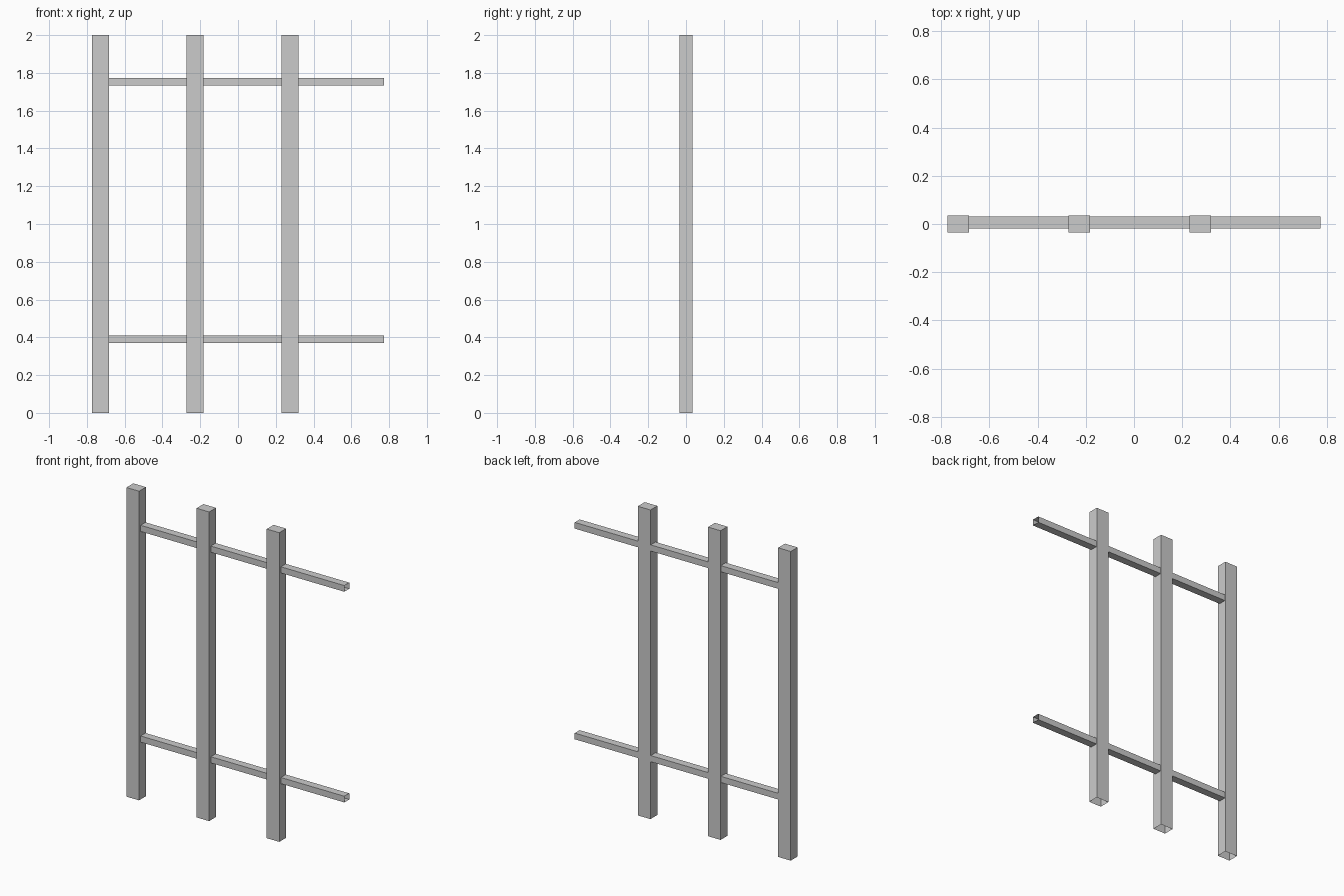
import bpy, bmesh

if "Cube" in bpy.data.objects:
    bpy.data.objects.remove(bpy.data.objects["Cube"])

BAY = 0.502          # spacing between posts
POST_W, POST_D, HEIGHT = 0.09, 0.07, 2.0
LEFT = -0.774


def open_box(name, lo, hi, is_open):
    """Thin-walled box; faces whose normal passes is_open are removed."""
    bm = bmesh.new()
    bmesh.ops.create_cube(bm, size=1)
    bm.normal_update()
    bmesh.ops.delete(bm, geom=[f for f in bm.faces if is_open(f.normal)], context='FACES_ONLY')
    for v in bm.verts:
        for i in range(3):
            v.co[i] = lo[i] + (v.co[i] + 0.5) * (hi[i] - lo[i])
    mesh = bpy.data.meshes.new(name)
    bm.to_mesh(mesh)
    bm.free()
    obj = bpy.data.objects.new(name, mesh)
    bpy.context.collection.objects.link(obj)
    return obj


for i in range(3):
    x = LEFT + i * BAY
    centre = x + POST_W / 2
    # Upright post: capped on top, open underneath
    open_box(f"post_{i + 1}", (x, -POST_D / 2, 0), (x + POST_W, POST_D / 2, HEIGHT),
             lambda n: n.z < -0.5)
    # Hollow rails from this post to the middle of the next, open at both ends
    for level, z in (("lower", 0.37), ("upper", 1.733)):
        open_box(f"{level}_rail_{i + 1}", (x + POST_W, -0.018, z),
                 (min(centre + BAY, 0.774), 0.032, z + 0.04),
                 lambda n: abs(n.x) > 0.5)
